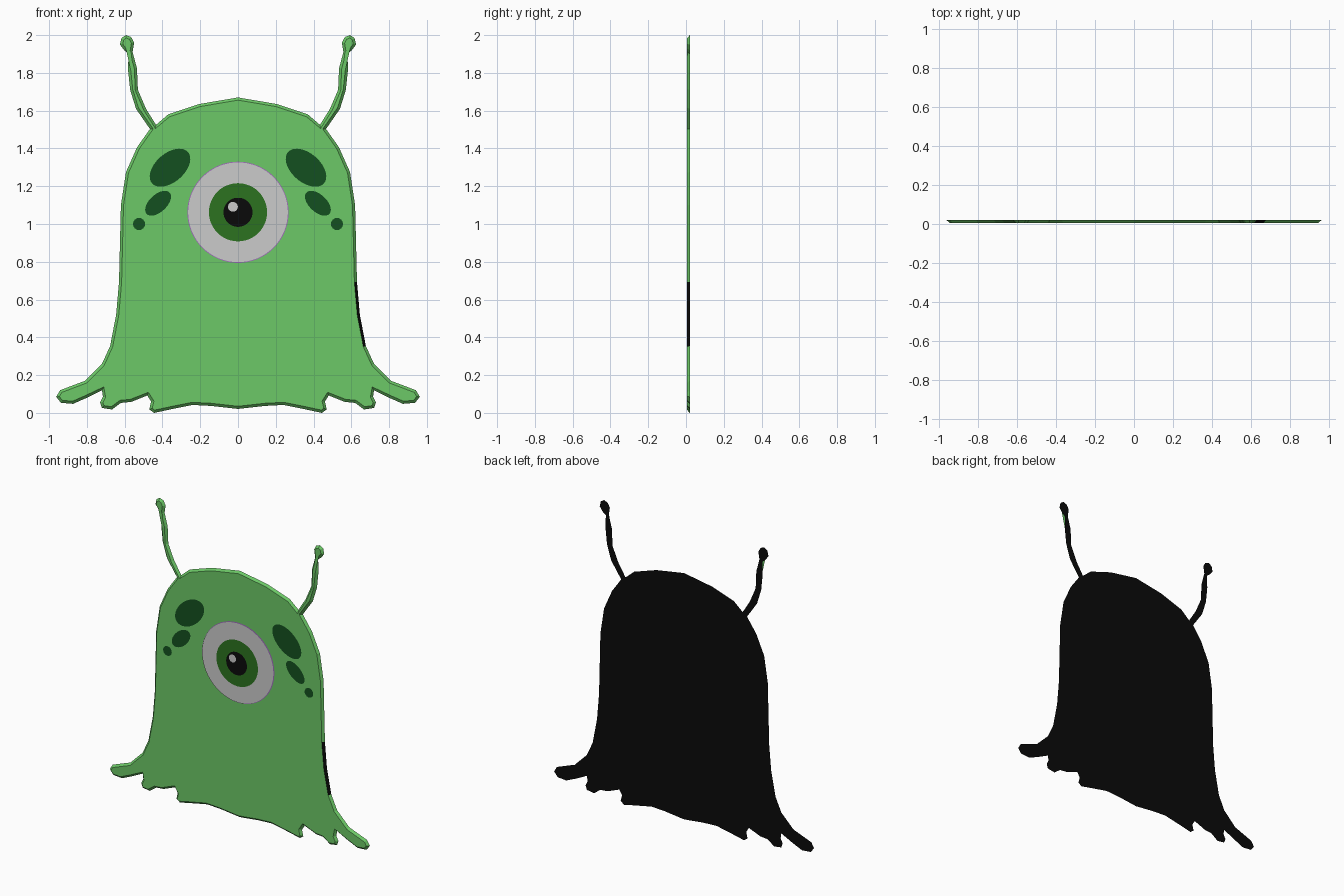
import bpy, bmesh, math
from mathutils import Vector

if "Cube" in bpy.data.objects:
    bpy.data.objects.remove(bpy.data.objects["Cube"])


def mat(name, r, g, b):
    m = bpy.data.materials.new(name)
    m.diffuse_color = (r, g, b, 1)
    m.use_nodes = True
    m.node_tree.nodes["Principled BSDF"].inputs["Base Color"].default_value = m.diffuse_color
    return m


GREEN = mat("green", 0.15, 0.58, 0.135)
DARK = mat("dark_green", 0.007, 0.08, 0.014)
IRIS = mat("iris_green", 0.025, 0.17, 0.014)
BLACK = mat("black", 0.003, 0.003, 0.003)
WHITE = mat("eye_white", 0.66, 0.65, 0.66)
PURPLE = mat("purple", 0.35, 0.15, 0.5)


def finish(name, bm, mats):
    me = bpy.data.meshes.new(name)
    bm.to_mesh(me)
    bm.free()
    for m in mats:
        me.materials.append(m)
    ob = bpy.data.objects.new(name, me)
    bpy.context.collection.objects.link(ob)
    return ob


# right half of the silhouette, clockwise from the crown
half = [
    (0, 1.67), (.206, 1.635), (.37, 1.58), (.434, 1.525),
    # antenna
    (.487, 1.61), (.53, 1.71), (.535, 1.825), (.558, 1.91), (.55, 1.96),
    (.566, 1.99), (.593, 2.0), (.617, 1.985), (.625, 1.95), (.603, 1.92),
    (.58, 1.902), (.582, 1.815), (.571, 1.71), (.54, 1.61), (.466, 1.503),
    # side
    (.534, 1.407), (.593, 1.275), (.62, 1.10), (.63, .693), (.645, .52),
    (.677, .354), (.72, .26), (.81, .17),
    # ragged hem
    (.942, .12), (.963, .085), (.937, .053), (.873, .048), (.8, .08),
    (.72, .12), (.715, .085), (.73, .055), (.72, .026), (.667, .018),
    (.62, .053), (.566, .058), (.48, .092), (.46, .06), (.47, .018),
    (.444, 0), (.36, .018), (.24, .042), (.143, .037), (0, .021),
]
outline = [Vector(p) for p in half]
outline += [Vector((-x, z)) for x, z in half[-2:0:-1]]


def inset(pts, d):
    out = []
    n = len(pts)
    for i, p in enumerate(pts):
        a = (p - pts[i - 1]).normalized()
        b = (pts[(i + 1) % n] - p).normalized()
        na, nb = Vector((a.y, -a.x)), Vector((b.y, -b.x))
        m = (na + nb).normalized()
        out.append(p + m * d / max(m.dot(na), 0.7))
    return out


# thin body slab with a sloping rim, black back and one black rim patch
bm = bmesh.new()
front = [bm.verts.new((p.x, 0.006, p.y)) for p in inset(outline, 0.014)]
back = [bm.verts.new((p.x, 0.02, p.y)) for p in outline]
bm.faces.new(front)
bm.faces.new(back[::-1]).material_index = 1
n = len(front)
for i in range(n):
    j = (i + 1) % n
    f = bm.faces.new((front[i], back[i], back[j], front[j]))
    c = f.calc_center_median()
    if c.x > 0.6 and 0.354 < c.z < 0.693:
        f.material_index = 1
bmesh.ops.recalc_face_normals(bm, faces=bm.faces[:])
finish("body", bm, [GREEN, BLACK])


# flat ellipse facing the front
def disc(name, x, z, y, a, b, tilt, m, seg=48):
    bm = bmesh.new()
    ct, st = math.cos(math.radians(tilt)), math.sin(math.radians(tilt))
    vs = []
    for i in range(seg):
        t = 2 * math.pi * i / seg
        u, v = a * math.cos(t), b * math.sin(t)
        vs.append(bm.verts.new((x + u * ct - v * st, y, z + u * st + v * ct)))
    f = bm.faces.new(vs)
    f.normal_update()
    if f.normal.y > 0:
        f.normal_flip()
    return finish(name, bm, [m])


# eye layers
disc("eye_rim", 0, 1.062, 0.002, .268, .268, 0, PURPLE, 64)
disc("eye_white", 0, 1.062, -0.003, .264, .264, 0, WHITE, 64)
disc("iris", 0, 1.062, -0.009, .154, .154, 0, IRIS)
disc("pupil", 0, 1.062, -0.015, .077, .077, 0, BLACK)
disc("highlight", -.027, 1.091, -0.02, .026, .026, 0, WHITE, 32)

# cheek spots
for side, s in (("right", 1), ("left", -1)):
    disc("large_spot_" + side, s * .36, 1.298, 0.002, .126, .076, -41 * s, DARK)
    disc("medium_spot_" + side, s * .423, 1.11, 0.002, .083, .046, -43 * s, DARK)
    disc("small_spot_" + side, s * .524, 1.0, 0.002, .032, .032, 0, DARK, 24)
